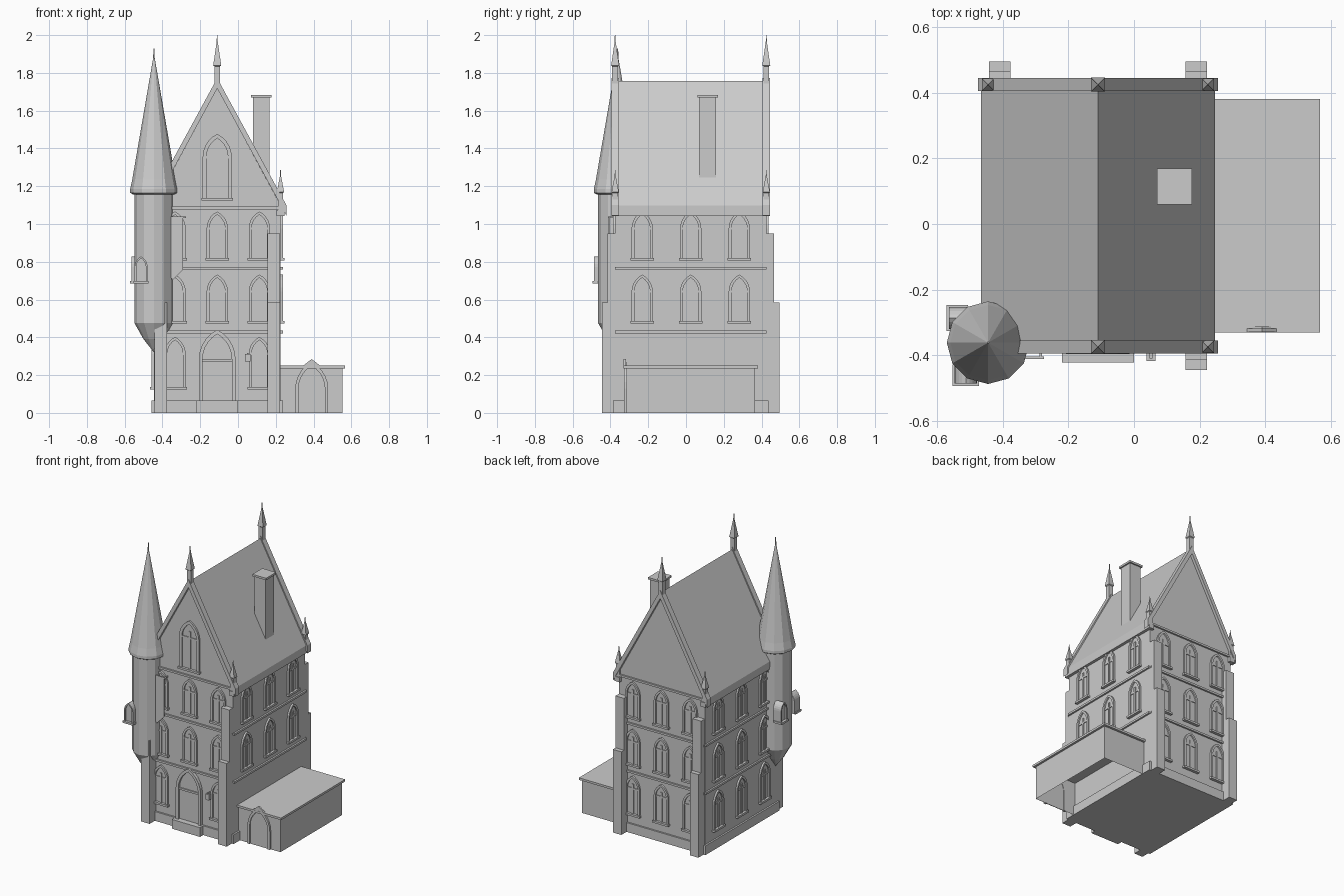
import bpy, bmesh, math
from mathutils import Matrix, Vector

if "Cube" in bpy.data.objects:
    bpy.data.objects.remove(bpy.data.objects["Cube"])

CX, HW = -0.11, 0.335            # house centre line and half width
Y0, Y1 = -0.375, 0.425           # front and back wall
CY, HD = (Y0 + Y1) / 2, (Y1 - Y0) / 2


def finish(name, bm):
    bmesh.ops.recalc_face_normals(bm, faces=bm.faces)
    me = bpy.data.meshes.new(name)
    bm.to_mesh(me)
    bm.free()
    ob = bpy.data.objects.new(name, me)
    bpy.context.collection.objects.link(ob)
    return ob


def side(x, y, deg=0):
    """Wall frame: local (u, -outward, z); 0 deg faces the front."""
    return Matrix.Translation((x, y, 0)) @ Matrix.Rotation(math.radians(deg), 4, 'Z')


def prism(bm, pts, d0, d1, M):
    """Extrude a (u, z) outline from depth d0 to d1 outward of the wall."""
    a = [bm.verts.new(M @ Vector((u, -d0, z))) for u, z in pts]
    b = [bm.verts.new(M @ Vector((u, -d1, z))) for u, z in pts]
    n = len(pts)
    bm.faces.new(a)
    bm.faces.new(b)
    for i in range(n):
        bm.faces.new((a[i], a[(i + 1) % n], b[(i + 1) % n], b[i]))


def rect(u0, u1, z0, z1):
    return [(u0, z0), (u1, z0), (u1, z1), (u0, z1)]


def box(name, x0, x1, y0, y1, z0, z1):
    bm = bmesh.new()
    prism(bm, rect(x0, x1, z0, z1), -y0, -y1, Matrix())
    return finish(name, bm)


def arch(w, z0, top, t=0.0, n=5):
    """Pointed arch outline, inset by t."""
    h = 1.6 * w
    R = (h * h + w * w) / (2 * w)
    a = math.acos((R - w) / (R - t))
    right = [(w - R + (R - t) * math.cos(a * i / n), top - h + (R - t) * math.sin(a * i / n))
             for i in range(n + 1)]
    right = [(w - t, z0)] + right
    right[-1] = (0.0, right[-1][1])
    return right + [(-u, z) for u, z in right[-2::-1]]


def frame(bm, w, z0, top, t, d0, d1, M):
    """Arched moulding, open at the foot."""
    rows = []
    for o, i in zip(arch(w, z0, top), arch(w, z0, top, t)):
        rows.append([bm.verts.new(M @ Vector((p[0], -d, p[1])))
                     for p, d in ((o, d0), (o, d1), (i, d1), (i, d0))])
    for r, s in zip(rows, rows[1:]):
        for k in range(4):
            bm.faces.new((r[k], r[(k + 1) % 4], s[(k + 1) % 4], s[k]))
    bm.faces.new(rows[0])
    bm.faces.new(rows[-1])


def window(name, M, u, z0, top, w=0.056, back=0.0, cross=True):
    M = M @ Matrix.Translation((u, 0, 0))
    bm = bmesh.new()
    t = w * 0.26
    frame(bm, w, z0, top, t, -back - 0.005, 0.012, M)
    prism(bm, arch(w, z0, top, t), -back - 0.005, 0.002, M)
    prism(bm, rect(-w - 0.006, w + 0.006, z0 - 0.006, z0 + 0.008), -back, 0.02, M)
    if cross:
        zs = top - 1.6 * w
        prism(bm, rect(-0.007, 0.007, z0, top - 1.0 * w), 0, 0.008, M)
        prism(bm, rect(t - w, w - t, zs - 0.006, zs + 0.006), 0, 0.007, M)
    finish(name, bm)


def lathe(name, prof, x, y, n, phase=0.0):
    bm = bmesh.new()
    rings = []
    for r, z in prof:
        k = 1 if r == 0 else n
        rings.append([bm.verts.new((x + r * math.cos(phase + 2 * math.pi * i / n),
                                    y + r * math.sin(phase + 2 * math.pi * i / n), z)) for i in range(k)])
    for a, b in zip(rings, rings[1:]):
        for i in range(n):
            f = [a[i % len(a)], a[(i + 1) % len(a)], b[(i + 1) % len(b)], b[i % len(b)]]
            bm.faces.new(list(dict.fromkeys(f)))
    for r in (rings[0], rings[-1]):
        if len(r) > 2:
            bm.faces.new(r)
    return finish(name, bm)


def chevron(hw, apex, eave, t):
    return [(-hw, eave), (0, apex), (hw, eave), (hw, eave - t), (0, apex - t), (-hw, eave - t)]


def house(name, pts, y0, y1):
    bm = bmesh.new()
    prism(bm, pts, -y0, -y1, Matrix.Translation((CX, 0, 0)))
    finish(name, bm)


# House body with gables, roof and gable copings
house("house_body", [(-HW, 0), (HW, 0), (HW, 1.1), (0, 1.718), (-HW, 1.1)], Y0, Y1)
house("roof", chevron(0.357, 1.757, 1.098, 0.038), Y0 + 0.01, Y1 - 0.01)
for n, y in (("front", Y0), ("back", Y1)):
    house("coping_" + n, chevron(0.366, 1.772, 1.1, 0.055), y - 0.02, y + 0.02)
box("plinth", CX - HW - 0.012, CX + HW + 0.012, Y0 - 0.012, Y1 + 0.012, 0, 0.065)
for s in (-1, 1):
    x = CX + s * HW
    box("cornice", x - 0.02, x + 0.02, Y0 - 0.02, Y1 + 0.02, 1.042, 1.075)

# String courses
for z in (0.428, 0.765):
    for s in (-1, 1):
        x = CX + s * HW
        box("string_side", x - 0.012, x + 0.012, Y0, Y1, z - 0.007, z + 0.007)
for z in (0.428, 0.765, 1.085):
    for y in (Y0, Y1):
        box("string_end", CX - HW, CX + HW, y - 0.012, y + 0.012, z - 0.007, z + 0.007)

# Stepped buttresses
for s in (-1, 1):
    for y, d in ((Y0, -1), (Y1, 1)):
        x = CX + s * 0.3
        for out, z0, z1 in ((0.07, 0, 0.585), (0.04, 0.585, 0.95)):
            ya, yb = sorted((y - d * 0.01, y + d * out))
            box("buttress", x - 0.033, x + 0.033, ya, yb, z0, z1)

# Windows on all sides
rows = [(0.13, 0.402), (0.478, 0.732), (0.812, 1.066)]
faces = {"front": (side(CX, Y0), 0.2233, 0), "back": (side(CX, Y1, 180), 0.2233, 0),
         "right": (side(CX + HW, CY, 90), 0.257, 1), "left": (side(CX - HW, CY, -90), 0.257, 0)}
for n, (M, step, first) in faces.items():
    for r in range(first, 3):
        for c in (-1, 0, 1):
            if not (n == "front" and r == 0 and c == 0):
                window("window_" + n, M, c * step, *rows[r])
FRONT = faces["front"][0]
window("gable_window", FRONT, 0, 1.13, 1.477, 0.077)

# Main door and step
bm = bmesh.new()
frame(bm, 0.097, 0.0, 0.44, 0.02, -0.005, 0.022, FRONT)
prism(bm, arch(0.097, 0.0, 0.44, 0.02), -0.005, 0.006, FRONT)
prism(bm, rect(-0.077, 0.077, 0.272, 0.286), 0, 0.014, FRONT)
finish("front_door", bm)
box("door_step", CX - 0.11, CX + 0.11, -0.422, Y0, 0, 0.065)

# Wall lamp
box("lamp", 0.038, 0.065, -0.418, -0.392, 0.272, 0.312)
box("lamp_arm", 0.047, 0.056, -0.41, Y0, 0.308, 0.318)

# Banner on a rod
box("banner_rod", -0.415, -0.275, -0.412, -0.404, 1.031, 1.041)
box("banner_rod_arm", -0.289, -0.281, -0.408, Y0, 1.031, 1.041)
bm = bmesh.new()
prism(bm, [(-0.4, 1.035), (-0.4, 0.76), (-0.345, 0.705), (-0.29, 0.76), (-0.29, 1.035)], 0.405, 0.411, Matrix())
finish("banner", bm)

# Pinnacles
Q = math.pi / 4
for y in (Y0, Y1):
    lathe("ridge_finial", [(0.022, 1.72), (0.022, 1.835), (0.03, 1.84), (0.004, 1.965), (0.003, 2.0), (0, 2.0)], CX, y, 4, Q)
    for x in (CX - HW, CX + HW):
        if y > 0 or x > 0:
            lathe("corner_pinnacle", [(0.02, 1.05), (0.02, 1.165), (0.027, 1.17), (0.004, 1.255), (0.002, 1.285), (0, 1.285)], x, y, 4, Q)

# Chimney
box("chimney", 0.08, 0.167, 0.07, 0.16, 1.2, 1.67)
box("chimney_cap", 0.07, 0.177, 0.06, 0.17, 1.67, 1.684)

# Corner turret
TX, TY = -0.445, -0.362
lathe("turret", [(0, 0.32), (0.055, 0.39), (0.103, 0.475), (0.103, 1.17), (0, 1.17)], TX, TY, 12)
lathe("turret_roof", [(0.108, 1.155), (0.126, 1.165), (0.126, 1.185), (0.115, 1.235), (0.004, 1.88), (0.003, 1.93), (0, 1.93)], TX, TY, 12)
window("turret_window_front", side(-0.513, -0.474), 0, 0.69, 0.828, 0.034, 0.045, False)
window("turret_window_left", side(-0.552, -0.287, -90), 0, 0.69, 0.828, 0.034, 0.045, False)

# Annex: open-bottomed walls, flat roof, arched door with gablet
ob = box("annex_walls", 0.215, 0.552, -0.316, 0.366, 0, 0.236)
bm = bmesh.new()
bm.from_mesh(ob.data)
bm.faces.ensure_lookup_table()
bmesh.ops.delete(bm, geom=[f for f in bm.faces if abs(f.normal.z) > 0.9 and f.calc_center_median().z < 0.1], context='FACES_ONLY')
bm.to_mesh(ob.data)
bm.free()
box("annex_roof", 0.215, 0.567, -0.331, 0.382, 0.235, 0.25)
M = side(0.39, -0.316)
bm = bmesh.new()
frame(bm, 0.087, 0, 0.268, 0.017, -0.003, 0.012, M)
prism(bm, arch(0.087, 0, 0.268, 0.017), 0, 0.004, M)
prism(bm, [(-0.045, 0.25), (0.045, 0.25), (0, 0.285)], 0.002, 0.014, M)
finish("annex_door", bm)
